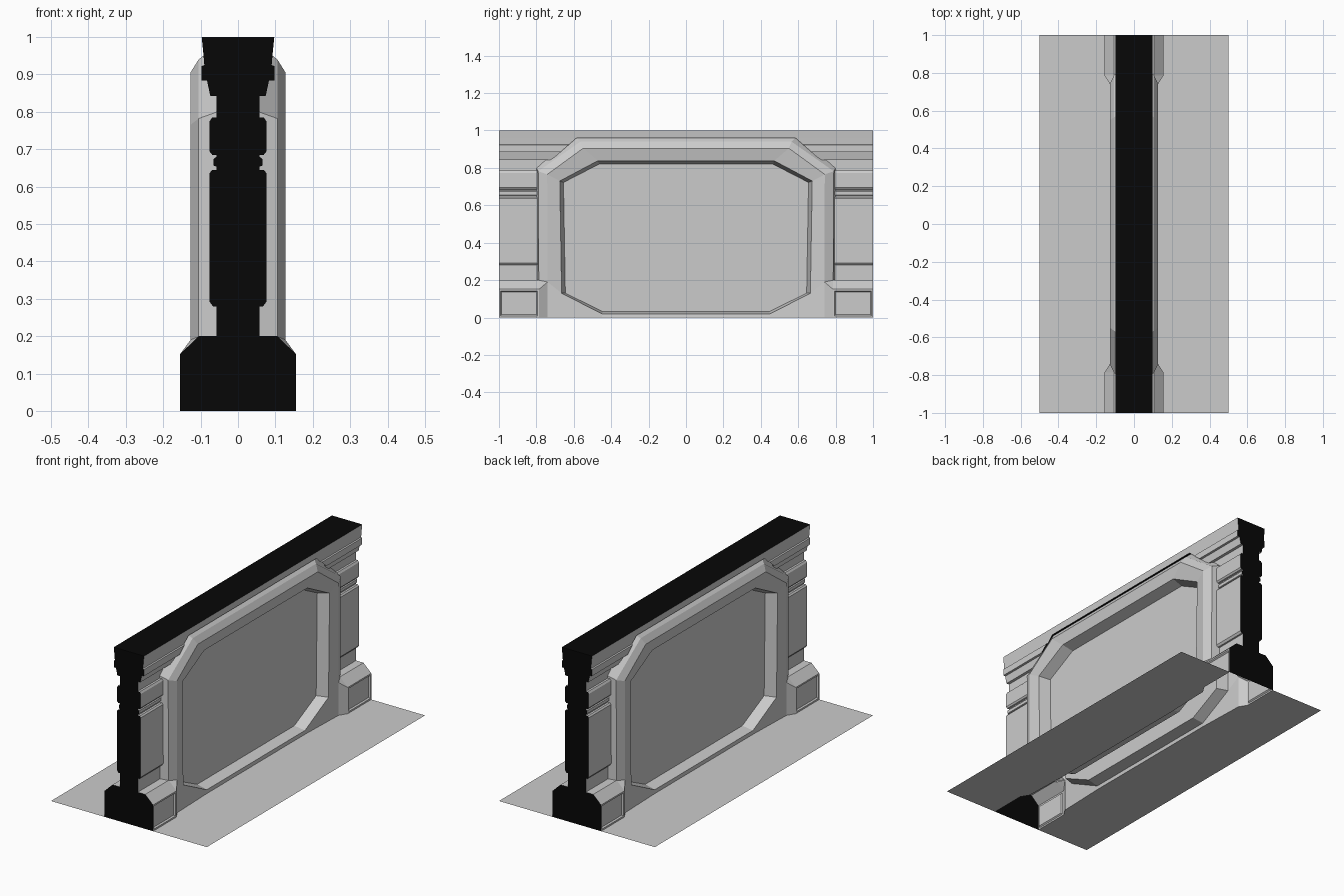
import bpy, bmesh

if "Cube" in bpy.data.objects:
    bpy.data.objects.remove(bpy.data.objects["Cube"])

black = bpy.data.materials.new("dark_cut")
black.diffuse_color = (0.002, 0.002, 0.002, 1)
black.use_nodes = True
black.node_tree.nodes["Principled BSDF"].inputs["Base Color"].default_value = black.diffuse_color


def build(name, faces, mat=None, panel=None):
    """Quarter model from faces of (x, y, z) points, mirrored in x and y."""
    bm = bmesh.new()
    made = [bm.faces.new([bm.verts.new(p) for p in f]) for f in faces]
    bm.normal_update()
    if panel is not None:  # double-outlined sunken panel in one face
        bmesh.ops.inset_individual(bm, faces=[made[panel]], thickness=0.013)
        bmesh.ops.inset_individual(bm, faces=[made[panel]], thickness=0.008, depth=-0.008)
    bmesh.ops.remove_doubles(bm, verts=bm.verts, dist=0.0003)
    me = bpy.data.meshes.new(name)
    bm.to_mesh(me)
    bm.free()
    if mat:
        me.materials.append(mat)
    ob = bpy.data.objects.new(name, me)
    bpy.context.collection.objects.link(ob)
    m = ob.modifiers.new("mirror", 'MIRROR')
    m.use_axis = (True, True, False)
    m.merge_threshold = 0.0003
    return ob


def band(a, b):
    """Quads between two loops of equal length."""
    return [(a[i], a[i + 1], b[i + 1], b[i]) for i in range(len(a) - 1)]


# Half cross-section of the wall (x, z), bottom to top
profile = [(.155, 0), (.155, .152), (.105, .2), (.057, .2), (.057, .28), (.067, .28),
           (.076, .292), (.076, .636), (.069, .645), (.057, .645), (.057, .653),
           (.065, .656), (.065, .674), (.057, .68), (.057, .685), (.069, .685),
           (.076, .694), (.076, .774), (.069, .785), (.057, .785), (.057, .842),
           (.074, .842), (.083, .884), (.097, .884), (.097, .922), (.09, .925),
           (.093, .96), (.097, 1)]


def inner_y(z):
    """Where the wall runs in under the sloped shoulder of the frame."""
    t = min(max((z - .785) / .175, 0), 1)
    return .785 - t * .2


# Moulded wall ends and the top strip over the frame
inner = [(x, inner_y(z) if z > .2 else .785, z) for x, z in profile]
outer = [(x, 1, z) for x, z in profile]
wall = [(inner[i], outer[i], outer[i + 1], inner[i + 1]) for i in range(len(inner) - 1)]
wall.append(((.093, 0, .96), inner[-2], inner[-1], (.097, 0, 1)))
# Plinth blocks tapering into the frame
tip = [(.127, .74, 0), (.127, .74, .19), (.105, .74, .2)]
wall += [(tip[i], inner[i], inner[i + 1], tip[i + 1]) for i in range(2)]
build("moulded_wall", wall, panel=0)

# Dark end caps and top
build("end_caps", [[(0, 1, 0), (0, 1, 1)] + outer[::-1]], black)
build("wall_top", [[(0, 0, 1), (.097, 0, 1), (.097, 1, 1), (0, 1, 1)]], black)

# Eight-sided frame: loops from wall to rim to recess
l0 = [(.055, .797, .19), (.055, .8, .8), (.055, .6, .98), (.055, 0, .98)]
l1 = [(.105, .787, .19), (.105, .79, .782), (.105, .565, .94), (.105, 0, .94)]
l2 = [(.127, .74, .19), (.127, .742, .765), (.127, .55, .905), (.127, 0, .905)]
l3 = [(.115, .665, .13), (.115, .675, .73), (.115, .472, .838), (.115, 0, .838)]
l4 = [(.05, .645, .13), (.05, .655, .722), (.05, .465, .82), (.05, 0, .82)]
sill = [(.115, .45, .02), (.115, 0, .02)]
sill_back = [(.05, .445, .032), (.05, 0, .032)]
foot = [(.118, .45, 0), (.118, 0, 0)]
frame = band(l0, l1) + band(l1, l2) + band(l2, l3) + band(l3, l4)
frame += [(tip[0], l2[0], l3[0], sill[0], foot[0]),
          (foot[0], sill[0], sill[1], foot[1]),
          (sill[0], l3[0], l4[0], sill_back[0]),
          (sill[1], sill[0], sill_back[0], sill_back[1])]
build("panel_frame", frame)

# Recessed panel
build("recessed_panel", [[sill_back[1], sill_back[0]] + l4])

# Floor strips following the wall footprint
build("floor", [[foot[1], (.5, 0, 0), (.5, 1, 0), (.155, 1, 0), (.155, .785, 0),
                 tip[0], foot[0]]])
